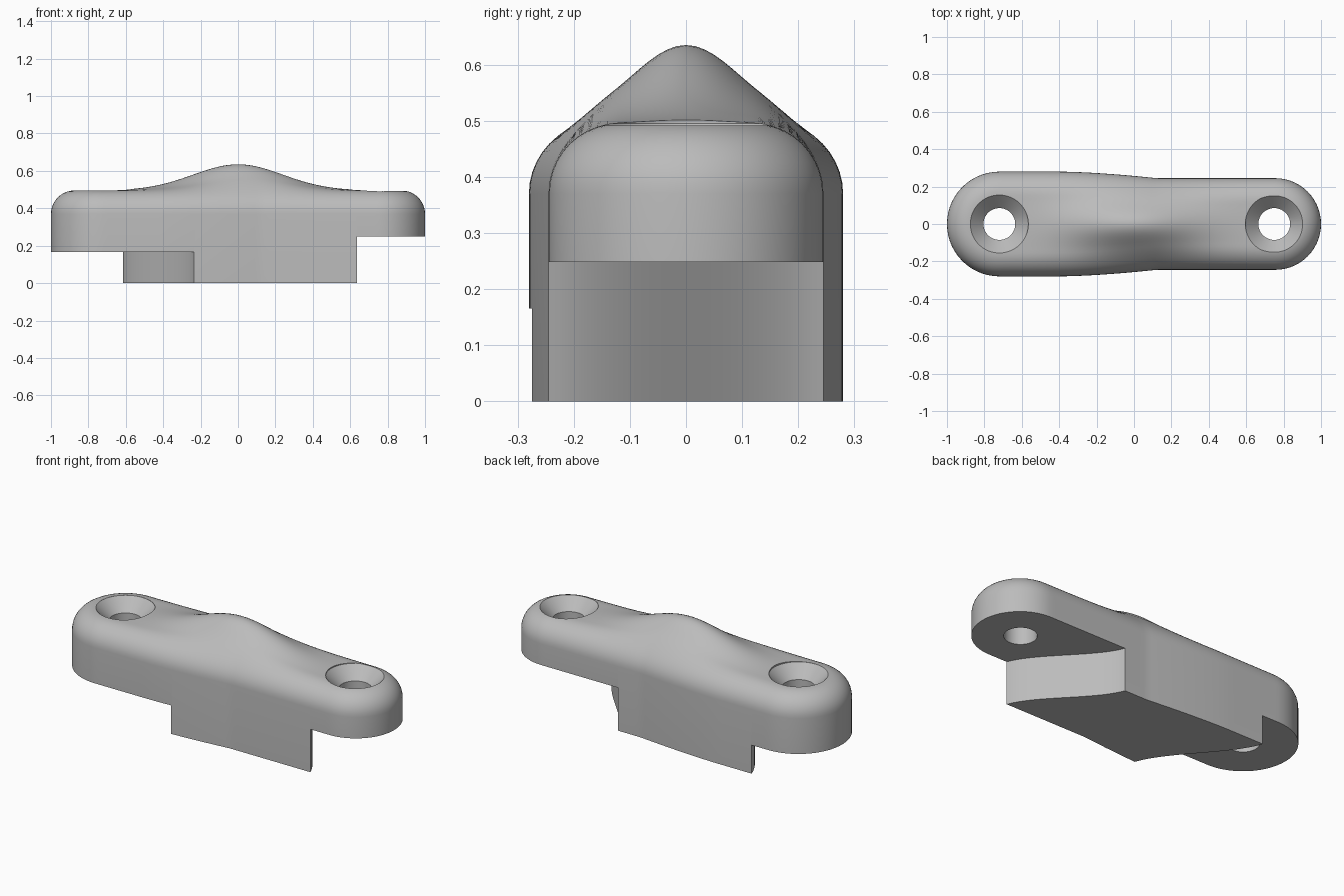
import bpy, bmesh, math

cube = bpy.data.objects.get("Cube")
if cube:
    bpy.data.objects.remove(cube, do_unlink=True)

LEFT_X, RIGHT_X = -0.72, 0.755     # centres of the rounded ends
RIM_Z, FILLET = 0.37, 0.125        # top of the upright wall, edge rounding

grey = bpy.data.materials.new("plain grey")
grey.use_nodes = True
colour = (0.5, 0.5, 0.5, 1)
grey.diffuse_color = colour
grey.node_tree.nodes["Principled BSDF"].inputs["Base Color"].default_value = colour


def make_object(name, bm):
    bmesh.ops.remove_doubles(bm, verts=bm.verts, dist=1e-5)
    bmesh.ops.recalc_face_normals(bm, faces=bm.faces)
    mesh = bpy.data.meshes.new(name)
    bm.to_mesh(mesh)
    bm.free()
    mesh.materials.append(grey)
    obj = bpy.data.objects.new(name, mesh)
    bpy.context.collection.objects.link(obj)
    return obj


def bridge(bm, a, b):
    for i in range(len(a)):
        j = (i + 1) % len(a)
        loop = list(dict.fromkeys((a[i], a[j], b[j], b[i])))
        bm.faces.new(loop)


def half_width(x):
    t = min(max((x + 0.4) / 0.52, 0), 1)
    return 0.28 - 0.035 * t ** 1.6


# Outline as (spine x, direction x, direction y), running right round the plan
ARC, SIDE = 28, 60
outline = []
for i in range(ARC):
    a = math.pi / 2 + math.pi * i / ARC
    outline.append((LEFT_X, math.cos(a), math.sin(a)))
for i in range(SIDE):
    outline.append((LEFT_X + (RIGHT_X - LEFT_X) * i / SIDE, 0, -1))
for i in range(ARC):
    a = -math.pi / 2 + math.pi * i / ARC
    outline.append((RIGHT_X, math.cos(a), math.sin(a)))
for i in range(SIDE):
    outline.append((RIGHT_X + (LEFT_X - RIGHT_X) * i / SIDE, 0, 1))


def ring(bm, inset, height):
    """inset maps the half width to the remaining width"""
    verts = []
    for cx, dx, dy in outline:
        w = inset(half_width(cx))
        x, y = cx + dx * w, dy * w
        bump = 0.0
        if height > 0:
            bump = 0.14 * math.exp(-x * x / 0.115 - y * y / 0.019)
            bump *= min(1, (height - RIM_Z) / FILLET)
        verts.append(bm.verts.new((x, y, height + bump)))
    return verts


# Main body: upright wall, rounded edge and central swelling
bm = bmesh.new()
rings = [ring(bm, lambda h: h, 0)]
bm.faces.new(rings[0])
for i in range(11):
    a = math.pi / 2 * i / 10
    d = FILLET * (1 - math.cos(a))
    rings.append(ring(bm, lambda h: h - d, RIM_Z + FILLET * math.sin(a)))
for i in range(1, 9):
    f = 1 - i / 8
    rings.append(ring(bm, lambda h: (h - FILLET) * f, RIM_Z + FILLET))
for a, b in zip(rings, rings[1:]):
    bridge(bm, a, b)
# Collapse the innermost ring onto the spine
bmesh.ops.remove_doubles(bm, verts=rings[-1], dist=1e-5)
body = make_object("clamp_body", bm)


def step_cutter(name, x_front, x_back, y_half, x_end, top):
    """Block under one end, with an S-shaped inner wall"""
    bm = bmesh.new()
    pts = [(x_end, 0.5), (x_end, -0.5), (x_front, -0.5)]
    for i in range(25):
        t = i / 24
        s = 0.5 * t + 0.5 * t * t * (3 - 2 * t)
        pts.append((x_front + (x_back - x_front) * s, y_half * (2 * t - 1)))
    pts.append((x_back, 0.5))
    low = [bm.verts.new((x, y, -0.2)) for x, y in pts]
    high = [bm.verts.new((x, y, top)) for x, y in pts]
    bm.faces.new(low)
    bm.faces.new(high)
    bridge(bm, low, high)
    return make_object(name, bm)


def hole_cutter(name, x):
    """Countersunk screw hole"""
    bm = bmesh.new()
    loops = []
    for r, z in ((0.085, -0.2), (0.085, 0.425), (0.155, 0.495), (0.155, 0.8)):
        loops.append([bm.verts.new((x + r * math.cos(math.tau * i / 64),
                                    r * math.sin(math.tau * i / 64), z))
                      for i in range(64)])
    for a, b in zip(loops, loops[1:]):
        bridge(bm, a, b)
    bm.faces.new(loops[0])
    bm.faces.new(loops[-1])
    return make_object(name, bm)


cutters = [
    step_cutter("left_step_cutter", -0.235, -0.615, 0.277, -1.3, 0.165),
    step_cutter("right_step_cutter", 0.635, 0.265, 0.245, 1.3, 0.248),
    hole_cutter("left_hole_cutter", LEFT_X),
    hole_cutter("right_hole_cutter", 0.75),
]

bpy.ops.object.select_all(action='DESELECT')
bpy.context.view_layer.objects.active = body
body.select_set(True)
for cutter in cutters:
    cutter.hide_render = True
    mod = body.modifiers.new(cutter.name, 'BOOLEAN')
    mod.operation, mod.solver, mod.object = 'DIFFERENCE', 'EXACT', cutter
    bpy.ops.object.modifier_apply(modifier=mod.name)
    bpy.data.objects.remove(cutter, do_unlink=True)

bpy.ops.object.shade_smooth_by_angle(angle=math.radians(30))
